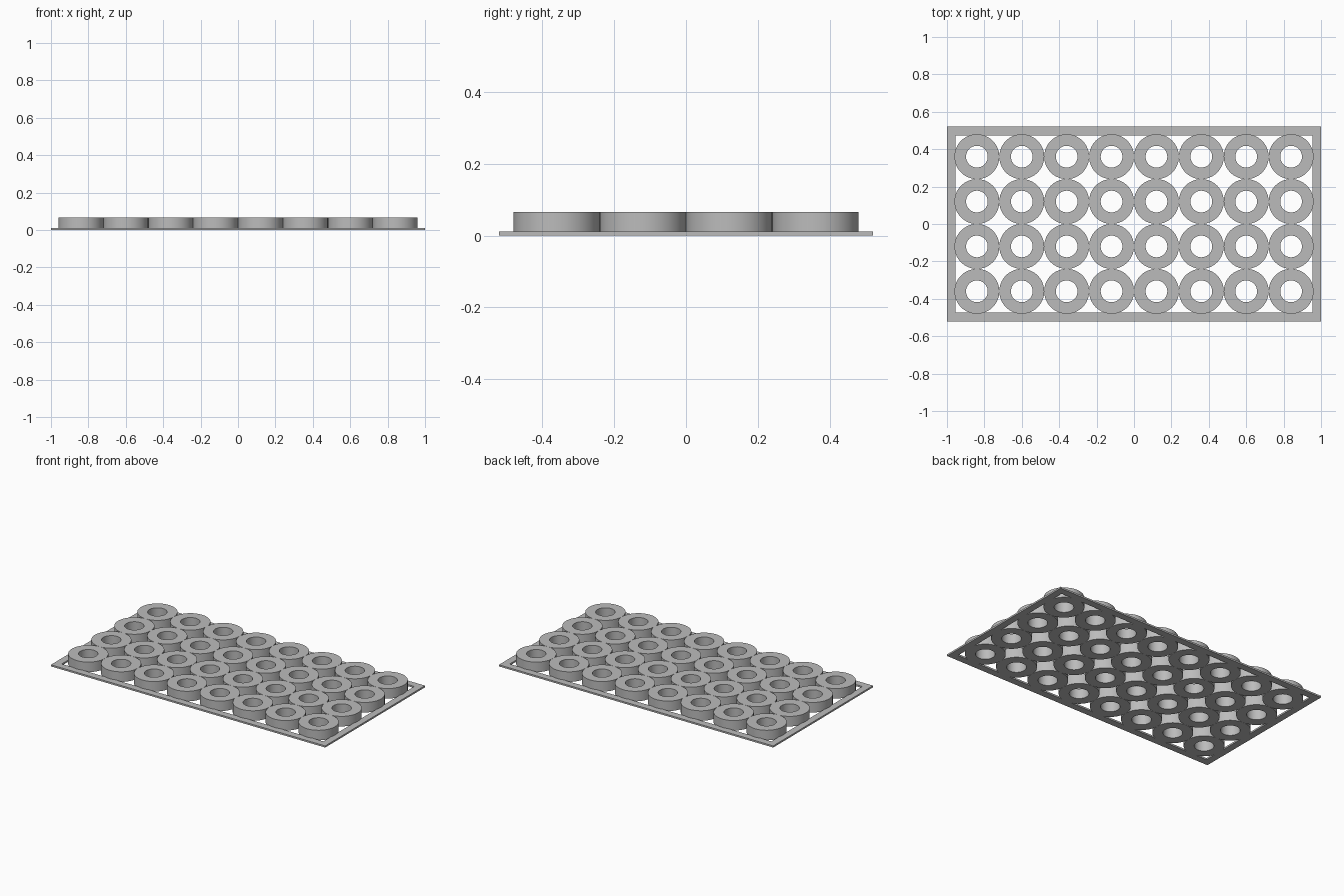
import bpy, bmesh, math

if "Cube" in bpy.data.objects:
    bpy.data.objects.remove(bpy.data.objects["Cube"], do_unlink=True)

PITCH, COLS, ROWS = 0.24, 8, 4
RING_R, HOLE_R, RING_H = 0.12, 0.058, 0.066
FRAME_X, FRAME_Y, FRAME_H, FRAME_W = 1.0, 0.52, 0.011, 0.046
SEGMENTS = 64

grey = bpy.data.materials.new("plain grey")
grey.use_nodes = True
colour = (0.5, 0.5, 0.5, 1)
grey.diffuse_color = colour
grey.node_tree.nodes["Principled BSDF"].inputs["Base Color"].default_value = colour


def hollow_prism(name, outer, inner, height):
    """Mesh between two matching outlines, raised from the ground."""
    bm = bmesh.new()
    loops = [[bm.verts.new((x, y, z)) for x, y in outline]
             for outline, z in ((outer, 0), (outer, height), (inner, height), (inner, 0))]
    n = len(outer)
    for a, b in zip(loops, loops[1:] + loops[:1]):
        for i in range(n):
            j = (i + 1) % n
            bm.faces.new((a[i], a[j], b[j], b[i]))
    bmesh.ops.recalc_face_normals(bm, faces=bm.faces)
    mesh = bpy.data.meshes.new(name)
    bm.to_mesh(mesh)
    bm.free()
    mesh.materials.append(grey)
    return mesh


def add(name, mesh, location=(0, 0, 0)):
    obj = bpy.data.objects.new(name, mesh)
    obj.location = location
    bpy.context.collection.objects.link(obj)
    return obj


def rectangle(x, y):
    return [(-x, -y), (x, -y), (x, y), (-x, y)]


def circle(radius):
    angles = [math.tau * i / SEGMENTS for i in range(SEGMENTS)]
    return [(radius * math.cos(a), radius * math.sin(a)) for a in angles]


# Thin rectangular base frame
add("base_frame", hollow_prism("base_frame", rectangle(FRAME_X, FRAME_Y),
                               rectangle(FRAME_X - FRAME_W, FRAME_Y - FRAME_W), FRAME_H))

# Shared ring mesh with smooth walls and crisp rims
ring_mesh = hollow_prism("ring", circle(RING_R), circle(HOLE_R), RING_H)
for face in ring_mesh.polygons:
    face.use_smooth = abs(face.normal.z) < 0.5
for edge in ring_mesh.edges:
    a, b = (ring_mesh.vertices[v].co for v in edge.vertices)
    edge.use_edge_sharp = abs(a.z - b.z) < 0.001

# Grid of touching rings
for row in range(ROWS):
    for col in range(COLS):
        x = (col - (COLS - 1) / 2) * PITCH
        y = (row - (ROWS - 1) / 2) * PITCH
        add(f"ring_row{row + 1}_column{col + 1}", ring_mesh, (x, y, 0))
